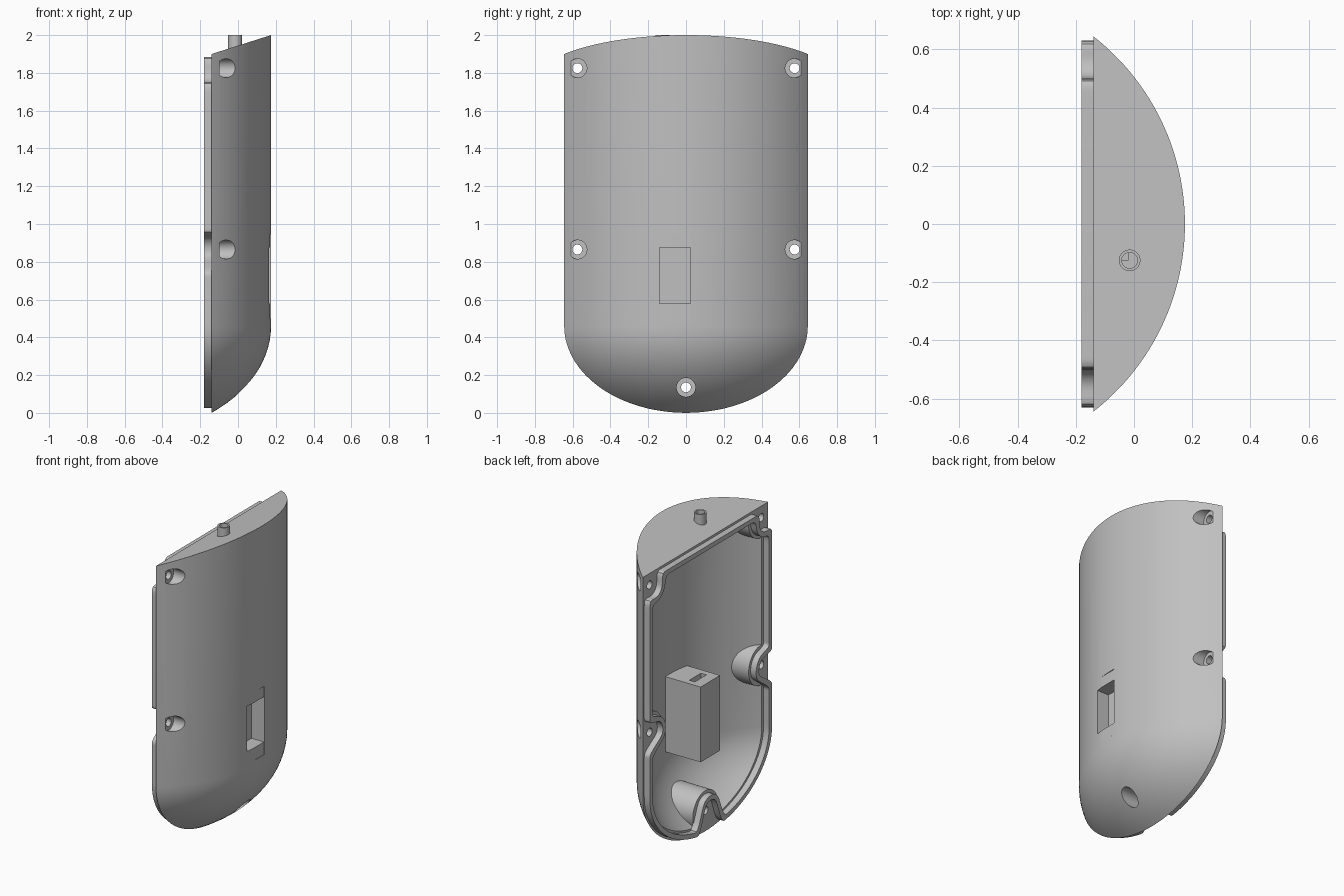
import bpy, bmesh, math
from mathutils import Matrix, Vector

if "Cube" in bpy.data.objects:
    bpy.data.objects.remove(bpy.data.objects["Cube"])

SPLIT = -0.14            # flat mating plane
AXIS = -0.643            # centre line of the curved wall
BEND = 0.46              # height where the wall turns into the domed bottom
SCREWS = [(s * 0.575, z) for s in (-1, 1) for z in (1.825, 0.865)] + [(0, 0.135)]

grey = bpy.data.materials.new("plain grey")
grey.use_nodes = True
grey.diffuse_color = (0.53, 0.53, 0.53, 1)
grey.node_tree.nodes["Principled BSDF"].inputs["Base Color"].default_value = grey.diffuse_color


def make(name, bm):
    bmesh.ops.recalc_face_normals(bm, faces=bm.faces[:])
    mesh = bpy.data.meshes.new(name)
    bm.to_mesh(mesh)
    bm.free()
    mesh.materials.append(grey)
    ob = bpy.data.objects.new(name, mesh)
    bpy.context.collection.objects.link(ob)
    return ob


def slice_off(bm, point, normal):
    """Cut away everything beyond a plane and cap the cut."""
    bmesh.ops.bisect_plane(bm, geom=bm.verts[:] + bm.edges[:] + bm.faces[:], dist=1e-6,
                           plane_co=point, plane_no=normal, clear_outer=True)
    bmesh.ops.holes_fill(bm, edges=[e for e in bm.edges if e.is_boundary], sides=0)


def capsule(name, radius, dome, back, top):
    """Domed column, sliced flat at the back and slanted at the top."""
    bm = bmesh.new()
    arc = [i * math.pi / 48 for i in range(25)]
    profile = [(radius * math.sin(a), BEND - dome * math.cos(a)) for a in arc]
    profile += [(radius, 2.4), (0, 2.4)]
    verts = [bm.verts.new((AXIS + r, 0, z)) for r, z in profile]
    edges = [bm.edges.new(pair) for pair in zip(verts, verts[1:])]
    bmesh.ops.spin(bm, geom=verts + edges, cent=(AXIS, 0, 0), axis=(0, 0, 1),
                   angle=2 * math.pi, steps=180)
    bmesh.ops.remove_doubles(bm, verts=bm.verts[:], dist=1e-5)
    slice_off(bm, (back, 0, 0), (-1, 0, 0))
    slice_off(bm, (SPLIT, 0, top), (-0.3175, 0, 1))
    return make(name, bm)


def box(name, low, high):
    low, high = Vector(low), Vector(high)
    bm = bmesh.new()
    bmesh.ops.create_cube(bm, size=1, matrix=Matrix.Translation((low + high) / 2)
                          @ Matrix.Diagonal((*(high - low), 1)))
    return make(name, bm)


def rod(name, radius, start, end):
    start, end = Vector(start), Vector(end)
    turn = (end - start).to_track_quat('Z', 'Y').to_matrix().to_4x4()
    bm = bmesh.new()
    bmesh.ops.create_cone(bm, cap_ends=True, segments=48, radius1=radius, radius2=radius,
                          depth=(end - start).length,
                          matrix=Matrix.Translation((start + end) / 2) @ turn)
    return make(name, bm)


def cut(target, cutter):
    mod = target.modifiers.new("cut", 'BOOLEAN')
    mod.operation, mod.solver, mod.object = 'DIFFERENCE', 'EXACT', cutter
    cutter.hide_render = True
    bpy.context.view_layer.objects.active = target
    bpy.ops.object.modifier_apply(modifier=mod.name)
    bpy.data.objects.remove(cutter)


def contour(inset, clearance, count=480):
    """Rim outline moved inward, weaving around the screw holes."""
    def inside(y, z):
        if abs(y) > 0.645 - inset or z > 1.9 - inset:
            return False
        if z < BEND and (y / (0.645 - inset)) ** 2 + ((z - BEND) / (BEND - inset)) ** 2 > 1:
            return False
        return all(math.hypot(y - a, z - b) > clearance for a, b in SCREWS)

    rays = [(math.cos(t), math.sin(t)) for t in (2 * math.pi * i / count for i in range(count))]
    reach = []
    for c, s in rays:
        r = 0.3
        for step in (0.01, 0.001, 0.0001):
            while inside((r + step) * c, 1 + (r + step) * s):
                r += step
        reach.append(r)
    for _ in range(4):
        reach = [(reach[i - 1] + 2 * reach[i] + reach[(i + 1) % count]) / 4 for i in range(count)]
    return [(r * c, 1 + r * s) for r, (c, s) in zip(reach, rays)]


# Hollow shell, leaving screw bosses and the inner box standing in the cavity
shell = capsule("shell", 0.818, 0.583, SPLIT, 1.9)
cavity = capsule("cavity_cutter", 0.768, 0.533, SPLIT - 0.02, 1.835)
for y, z in SCREWS:
    cut(cavity, rod("boss_cutter", 0.13, (-0.3, y, z), (0.4, y, z)))
cut(cavity, box("box_cutter", (-0.13, -0.165, 0.46), (0.3, 0.035, 0.95)))
cut(shell, cavity)

# Screw holes with counterbores
for y, z in SCREWS:
    cut(shell, rod("hole_cutter", 0.026, (-0.3, y, z), (0.4, y, z)))
    cut(shell, rod("counterbore_cutter", 0.05, (-0.097, y, z), (0.4, y, z)))

# Side pocket with shallow ledges, and the slot in the inner box
cut(shell, box("ledge_cutter", (0.17, -0.2, 0.5), (0.3, 0.025, 0.945)))
cut(shell, box("pocket_cutter", (0.08, -0.14, 0.58), (0.3, 0.025, 0.875)))
cut(shell, box("slot_cutter", (-0.06, -0.125, 0.9), (-0.02, -0.005, 0.98)))

# Cable spout on the top
spout = rod("spout", 0.037, (-0.015, -0.125, 1.9), (-0.015, -0.125, 2.0))
for part in (shell, spout):
    cut(part, rod("bore_cutter", 0.027, (-0.015, -0.125, 1.75), (-0.015, -0.125, 2.1)))

# Sealing lip around the opening
bm = bmesh.new()
loops = [[bm.verts.new((x, y, z)) for y, z in contour(inset, gap)]
         for x, inset, gap in ((SPLIT + 0.004, 0.015, 0.08), (SPLIT - 0.04, 0.015, 0.08),
                               (SPLIT - 0.04, 0.045, 0.11), (SPLIT + 0.004, 0.045, 0.11))]
for k, loop in enumerate(loops):
    after = loops[(k + 1) % 4]
    for i in range(len(loop)):
        bm.faces.new((loop[i - 1], loop[i], after[i], after[i - 1]))
lip = make("sealing_lip", bm)

# Smooth curved walls, keep edges crisp
bpy.ops.object.select_all(action='DESELECT')
for part in (shell, spout, lip):
    part.select_set(True)
bpy.context.view_layer.objects.active = shell
bpy.ops.object.shade_smooth_by_angle(angle=math.radians(30))
